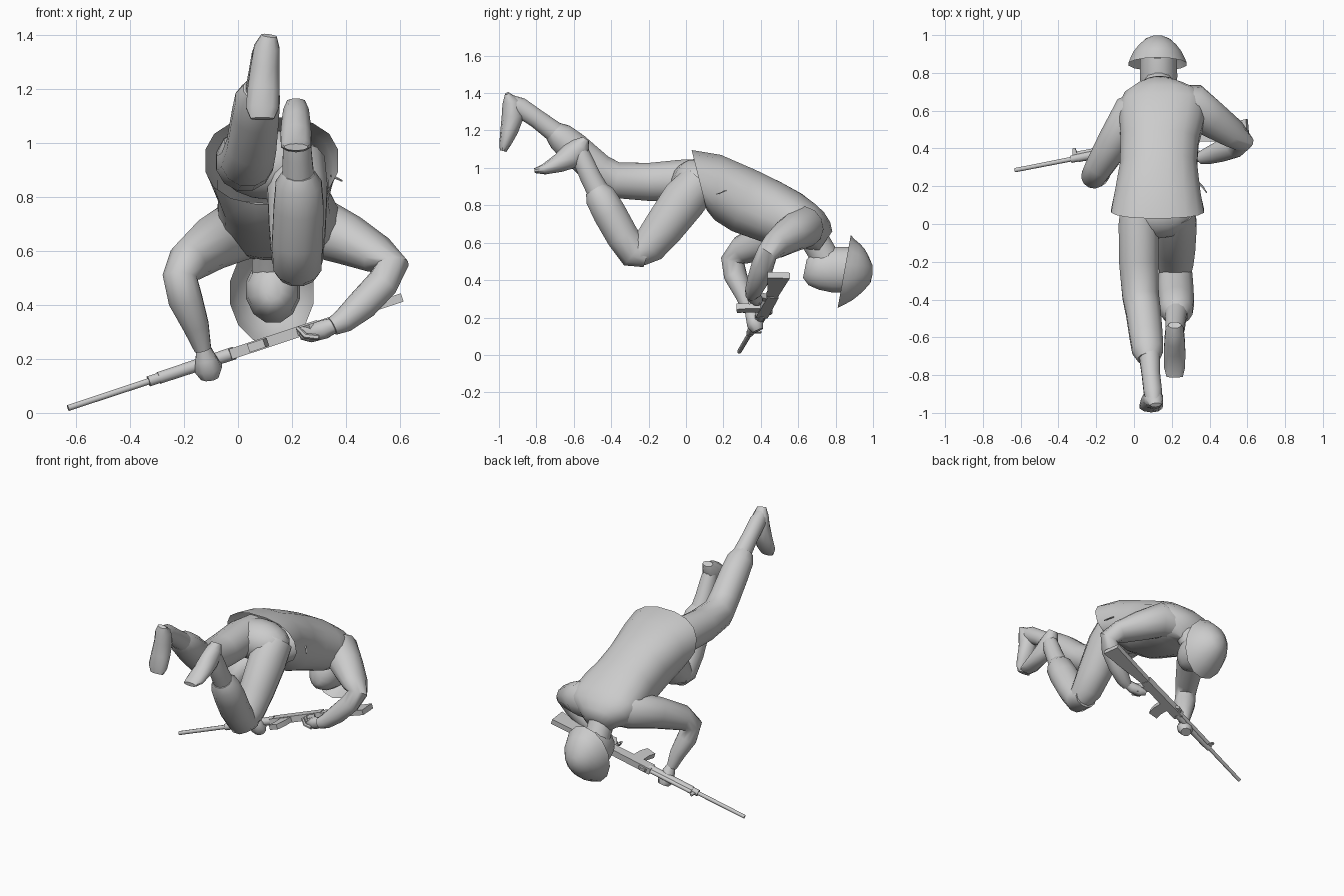
import bpy, bmesh, math
from mathutils import Vector, Matrix

grey = bpy.data.materials.new("plain grey")
grey.diffuse_color = (0.6, 0.6, 0.6, 1)


def finish(bm, name, angle=50):
    bmesh.ops.recalc_face_normals(bm, faces=bm.faces[:])
    me = bpy.data.meshes.new(name)
    bm.to_mesh(me)
    bm.free()
    me.materials.append(grey)
    ob = bpy.data.objects.new(name, me)
    bpy.context.collection.objects.link(ob)
    bpy.ops.object.select_all(action='DESELECT')
    ob.select_set(True)
    bpy.context.view_layer.objects.active = ob
    bpy.ops.object.shade_smooth_by_angle(angle=math.radians(angle))
    return ob


def loft(name, rings, sides=12, axis=(1, 0, 0), caps=(True, True), square=1.0, angle=50, tilt={}):
    """Skin rings of (x, y, z, half width along axis, half depth); tilt overrides ring normals."""
    bm, loops = bmesh.new(), []
    pts = [Vector(r[:3]) for r in rings]
    for i, r in enumerate(rings):
        t = pts[min(i + 1, len(pts) - 1)] - pts[max(i - 1, 0)]
        t = Vector(tilt.get(i, t)).normalized()
        u = Vector(axis)
        u = (u - t * u.dot(t)).normalized()
        v = t.cross(u)
        loop = []
        for k in range(sides):
            q = 2 * math.pi * (k + 0.5) / sides
            c, s = math.cos(q), math.sin(q)
            c, s = (math.copysign(abs(w) ** square, w) for w in (c, s))
            loop.append(bm.verts.new(pts[i] + u * c * r[3] + v * s * r[4]))
        loops.append(loop)
    for a, b in zip(loops, loops[1:]):
        for k in range(sides):
            j = (k + 1) % sides
            bm.faces.new((a[k], a[j], b[j], b[k]))
    for on, lp in zip(caps, (loops[0], loops[-1])):
        if on:
            bm.faces.new(lp)
    return finish(bm, name, angle)


def ball(name, centre, size):
    bm = bmesh.new()
    bmesh.ops.create_uvsphere(bm, u_segments=14, v_segments=9, radius=1,
                              matrix=Matrix.Translation(centre) @ Matrix.Diagonal((*size, 1)))
    return finish(bm, name)


# Jacket: open upright hem, broad shoulders, closing into the collar
loft("jacket", [(.125, .07, .935, .25, .168), (.125, .17, .895, .23, .178), (.13, .31, .825, .207, .178),
                (.135, .44, .77, .21, .17), (.145, .55, .72, .228, .16), (.155, .635, .685, .232, .135),
                (.155, .69, .665, .205, .11), (.14, .725, .635, .13, .09), (.135, .74, .60, .085, .075)],
     sides=16, caps=(False, True), square=.85,
     tilt={0: (0, 1, .25), 1: (0, 1, -.1), 2: (0, 1, -.4), 5: (0, 1, -.5), 6: (0, 1, -.5), 7: (0, 1, -.6), 8: (0, 1, -.7)})
ball("pelvis", (.12, .06, .92), (.2, .14, .13))

# Neck, head and chin
loft("neck", [(.135, .66, .66, .085, .08), (.13, .715, .57, .08, .078), (.13, .77, .47, .08, .08)])
loft("head", [(.13, .635, .46, .03, .05), (.13, .66, .455, .07, .085), (.13, .71, .455, .095, .11),
              (.13, .78, .455, .103, .125), (.13, .88, .455, .1, .125)])
# Helmet: flared open bowl, crown pointing forward
loft("helmet", [(.125, .846, .446, .158, .198), (.125, .872, .442, .148, .178), (.125, .91, .445, .13, .152),
                (.125, .95, .452, .1, .115), (.125, .982, .455, .063, .07), (.125, .997, .455, .025, .025)],
     sides=14, caps=(False, True), tilt={0: (0, 1, -.18), 1: (0, 1, -.17), 2: (0, 1, -.12), 3: (0, 1, -.05)})

# Trailing leg, nearly straight
loft("trailing_leg", [(.03, .12, .93, .10, .11), (.025, 0, .935, .11, .115), (.025, -.2, .925, .108, .105),
                      (.035, -.38, .935, .1, .1), (.05, -.47, .99, .095, .092), (.065, -.6, 1.105, .09, .09),
                      (.073, -.67, 1.165, .085, .08), (.078, -.715, 1.2, .06, .055)])
loft("trailing_ankle", [(.08, -.66, 1.16, .06, .06), (.09, -.8, 1.265, .05, .052), (.1, -.89, 1.325, .05, .055),
                        (.105, -.945, 1.355, .04, .04)])
loft("trailing_boot", [(.115, -.958, 1.398, .03, .012), (.107, -.935, 1.355, .05, .048), (.1, -.925, 1.28, .056, .06),
                       (.095, -.945, 1.2, .062, .048), (.09, -.967, 1.13, .064, .032), (.09, -.978, 1.09, .045, .018)], sides=10)

# Bent leg, knee forward and shin folded back
loft("bent_thigh", [(.215, .08, .93, .11, .11), (.22, -.01, .83, .115, .125), (.22, -.12, .68, .108, .112),
                    (.22, -.2, .58, .098, .098), (.22, -.26, .54, .085, .075)])
loft("bent_shin", [(.22, -.21, .525, .08, .06), (.22, -.275, .545, .092, .09), (.22, -.34, .635, .097, .09),
                   (.225, -.41, .76, .096, .092), (.225, -.46, .85, .088, .085), (.225, -.485, .89, .06, .06)])
loft("bent_ankle", [(.225, -.44, .82, .065, .065), (.22, -.51, .95, .056, .058), (.218, -.55, 1.04, .052, .055),
                    (.216, -.57, 1.1, .045, .045)])
loft("bent_boot", [(.215, -.535, 1.155, .035, .02), (.215, -.56, 1.115, .05, .055), (.215, -.61, 1.065, .056, .07),
                   (.215, -.68, 1.025, .06, .05), (.215, -.76, .992, .058, .028), (.215, -.81, .985, .045, .013)], sides=10)

# Arms: each from shoulder through elbow to cuff
loft("support_arm", [(.1, .655, .68, .08, .1), (-.005, .59, .675, .11, .115), (-.1, .44, .625, .092, .1),
                     (-.185, .3, .56, .075, .08), (-.215, .25, .505, .066, .064), (-.195, .265, .42, .068, .06),
                     (-.155, .31, .32, .05, .048), (-.13, .335, .235, .032, .032)], axis=(.8, -.6, .1))
loft("trigger_arm", [(.2, .65, .68, .09, .1), (.31, .63, .685, .115, .112), (.41, .555, .64, .1, .095),
                     (.52, .48, .585, .08, .072), (.57, .435, .545, .058, .064), (.535, .41, .48, .06, .06),
                     (.46, .385, .4, .058, .058), (.39, .36, .34, .045, .045), (.35, .35, .32, .034, .034)], axis=(0, 1, .2))

# Hands: palm plus curled fingers
loft("support_hand", [(-.13, .335, .25, .025, .025), (-.12, .355, .2, .042, .038), (-.11, .37, .165, .055, .048),
                      (-.105, .385, .13, .035, .032)], sides=8)
loft("trigger_hand", [(.37, .355, .33, .028, .028), (.32, .36, .31, .035, .038), (.27, .38, .295, .033, .036),
                      (.235, .395, .295, .018, .025)], sides=8, axis=(0, 1, 0))
for i in range(3):
    loft("finger", [(.3, .34 + .022 * i, .28, .011, .011), (.25, .345 + .025 * i, .285, .011, .011),
                    (.22, .36 + .025 * i, .315, .008, .008)], sides=6, axis=(0, 1, 0))

# Rifle, laid out along its own axis: l = from muzzle, u = towards the sights
muzzle, butt = Vector((-.63, .285, .018)), Vector((.6, .525, .425))
along = (butt - muzzle).normalized()
up = (Vector((0, 1, 0)) - along * along.y).normalized()
across = along.cross(up)


def at(l, u=0, w=0):
    return tuple(muzzle + along * l + up * u + across * w)


def tube(name, l0, l1, r0, r1, u=0):
    return loft(name, [(*at(l0, u), r0, r0), (*at(l1, u), r1, r1)], sides=8, axis=up)


def plate(name, outline, w):
    """Extrude an (l, u) outline to half thickness w."""
    bm = bmesh.new()
    f = bm.faces.new([bm.verts.new(at(l, u, -w)) for l, u in outline])
    g = bmesh.ops.extrude_face_region(bm, geom=[f])
    bmesh.ops.translate(bm, verts=[v for v in g["geom"] if isinstance(v, bmesh.types.BMVert)], vec=across * 2 * w)
    return finish(bm, name, 30)


tube("barrel", 0, .36, .012, .013)
tube("gas_block", .32, .38, .021, .021)
tube("handguard", .36, .66, .024, .026)
tube("gas_tube", .36, .66, .013, .013, .022)
plate("front_sight", [(.33, .01), (.36, .01), (.352, .055), (.338, .055)], .005)
plate("receiver", [(.64, -.03), (.99, -.03), (.99, .03), (.64, .035)], .02)
plate("rear_sight", [(.66, .03), (.72, .03), (.7, .05), (.67, .045)], .01)
plate("magazine", [(.72, -.02), (.79, -.02), (.775, -.1), (.75, -.155), (.69, -.14), (.71, -.09)], .016)
plate("pistol_grip", [(.9, -.02), (.95, -.02), (.985, -.1), (.94, -.11)], .014)
plate("stock", [(.98, -.028), (1.31, -.09), (1.32, .03), (.98, .025)], .016)

# Small clip hanging at the hip
loft("hip_clip", [(.345, .215, .88, .006, .004), (.365, .195, .87, .006, .004), (.385, .165, .86, .004, .003)], sides=4)
